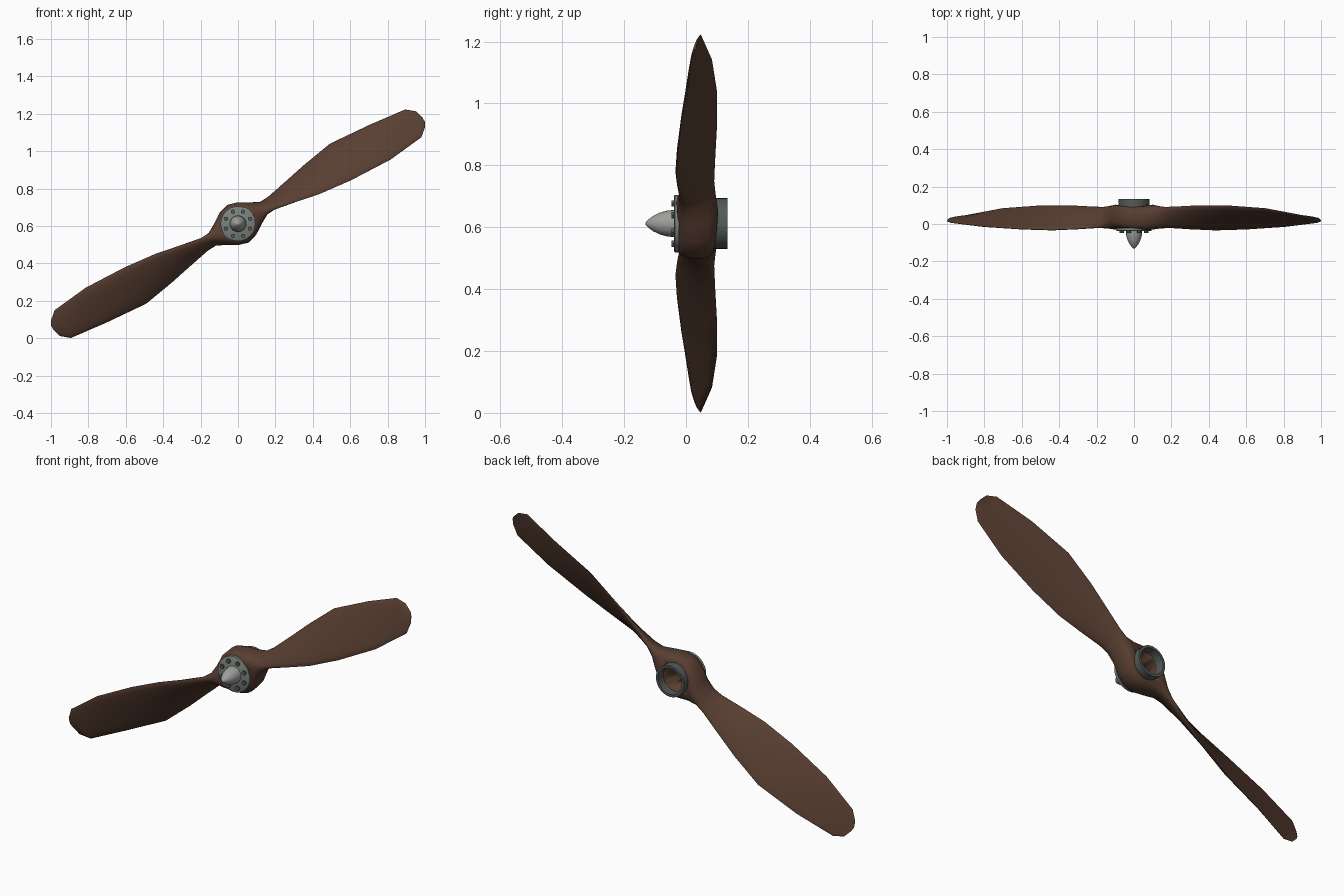
import bpy, bmesh, math
from mathutils import Matrix, Vector

if "Cube" in bpy.data.objects:
    bpy.data.objects.remove(bpy.data.objects["Cube"])

ZC = 0.612   # hub height
TILT = Matrix.Translation((0, 0, ZC)) @ Matrix.Rotation(math.radians(-30), 4, 'Y')


def mat(name, rgb):
    m = bpy.data.materials.new(name)
    m.diffuse_color = (*rgb, 1)
    m.use_nodes = True
    m.node_tree.nodes["Principled BSDF"].inputs["Base Color"].default_value = m.diffuse_color
    return m


wood = mat("dark wood", (0.098, 0.048, 0.031))
steel = mat("grey steel", (0.20, 0.225, 0.21))
light = mat("light steel", (0.34, 0.35, 0.33))
dark = mat("dark steel", (0.085, 0.105, 0.097))


def finish(bm, name, material, angle=40):
    bmesh.ops.remove_doubles(bm, verts=bm.verts, dist=1e-5)
    bmesh.ops.recalc_face_normals(bm, faces=bm.faces)
    me = bpy.data.meshes.new(name)
    bm.to_mesh(me)
    bm.free()
    ob = bpy.data.objects.new(name, me)
    bpy.context.collection.objects.link(ob)
    me.materials.append(material)
    bpy.ops.object.select_all(action='DESELECT')
    ob.select_set(True)
    bpy.context.view_layer.objects.active = ob
    bpy.ops.object.shade_smooth_by_angle(angle=math.radians(angle))
    return ob


def lathe(bm, profile, n, cx=0, cz=ZC, closed=False):
    """Revolve (y, radius) points about the y direction."""
    rings = [[bm.verts.new((cx + r * math.cos(2 * math.pi * i / n), y,
                            cz + r * math.sin(2 * math.pi * i / n)))
              for i in range(n)] for y, r in profile]
    pairs = list(zip(rings, rings[1:]))
    if closed:
        pairs.append((rings[-1], rings[0]))
    for a, b in pairs:
        for i in range(n):
            j = (i + 1) % n
            bm.faces.new((a[i], a[j], b[j], b[i]))
    if not closed:
        for ring in (rings[0], rings[-1]):
            bm.faces.new(ring)


# blade stations: radius, top edge t/y, bottom edge t/y, front and back thickness, boxiness
STATIONS = [
    (0.000, 0.000, 0.100, 0.000, -0.030, 0.116, 0.116, 0.55),
    (0.055, 0.005, 0.100, -0.005, -0.030, 0.100, 0.100, 0.6),
    (0.110, 0.014, 0.100, -0.014, -0.028, 0.066, 0.062, 0.75),
    (0.160, 0.024, 0.095, -0.022, -0.022, 0.036, 0.030, 0.95),
    (0.210, 0.038, 0.091, -0.030, -0.020, 0.025, 0.017, 1),
    (0.330, 0.066, 0.095, -0.055, -0.027, 0.022, 0.010, 1),
    (0.460, 0.095, 0.100, -0.081, -0.032, 0.022, 0.007, 1),
    (0.640, 0.125, 0.100, -0.101, -0.027, 0.020, 0.005, 1),
    (0.876, 0.106, 0.084, -0.111, -0.013, 0.016, 0.004, 1),
    (1.080, 0.082, 0.048, -0.090, 0.008, 0.010, 0.003, 1),
    (1.125, 0.044, 0.040, -0.052, 0.015, 0.006, 0.002, 1),
    (1.138, 0.000, 0.033, -0.026, 0.022, 0.003, 0.001, 1),
]
N = 20


def power(v, p):
    return math.copysign(abs(v) ** p, v) if abs(v) > 1e-9 else 0.0


# wooden propeller: one lofted blade, repeated half a turn round the hub
bm = bmesh.new()
for turn in (0, math.pi):
    m = TILT @ Matrix.Rotation(turn, 4, 'Y')
    rings = []
    for r, t1, y1, t2, y2, front, back, p in STATIONS:
        mid = Vector(((t1 + t2) / 2, (y1 + y2) / 2))
        half = Vector(((t1 - t2) / 2, (y1 - y2) / 2))
        nor = Vector((-half.y, half.x)).normalized()
        ring = []
        for i in range(N):
            a = 2 * math.pi * i / N
            s = power(math.sin(a), p)
            q = mid + half * power(math.cos(a), p) + nor * s * (back if s > 0 else front)
            ring.append(bm.verts.new(m @ Vector((r, q.y, q.x))))
        rings.append(ring)
    for a, b in zip(rings, rings[1:]):
        for i in range(N):
            j = (i + 1) % N
            bm.faces.new((a[i], a[j], b[j], b[i]))
    bm.faces.new(rings[-1])
prop = finish(bm, "wooden_propeller", wood, 50)

# shaft bore through the hub
bm = bmesh.new()
lathe(bm, [(-0.2, 0.070), (0.2, 0.070)], 32)
cutter = finish(bm, "bore_cutter", wood)
cutter.hide_render = True
mod = prop.modifiers.new("bore", 'BOOLEAN')
mod.operation = 'DIFFERENCE'
mod.solver = 'EXACT'
mod.object = cutter
bpy.context.view_layer.objects.active = prop
bpy.ops.object.modifier_move_to_index(modifier="bore", index=0)
bpy.ops.object.modifier_apply(modifier="bore")
bpy.data.objects.remove(cutter)

# front clamping plate
bm = bmesh.new()
lathe(bm, [(-0.022, 0.093), (-0.036, 0.093), (-0.038, 0.090)], 32)
finish(bm, "front_plate", steel)

# ring of bolts with hexagonal heads
bm = bmesh.new()
for k in range(8):
    a = 2 * math.pi * (k + 0.5) / 8
    x, z = 0.070 * math.cos(a), ZC + 0.070 * math.sin(a)
    lathe(bm, [(-0.015, 0.012), (-0.047, 0.012)], 6, x, z)
finish(bm, "plate_bolts", dark, 30)

# bullet-shaped nose cone
bm = bmesh.new()
lathe(bm, [(-0.034, 0.044), (-0.060, 0.042), (-0.085, 0.035), (-0.106, 0.025),
           (-0.122, 0.013), (-0.131, 0.003)], 24)
finish(bm, "nose_cone", light, 50)

# rear collar
bm = bmesh.new()
lathe(bm, [(0.090, 0.082), (0.134, 0.082), (0.134, 0.069), (0.090, 0.069)], 32, closed=True)
finish(bm, "rear_collar", dark)
